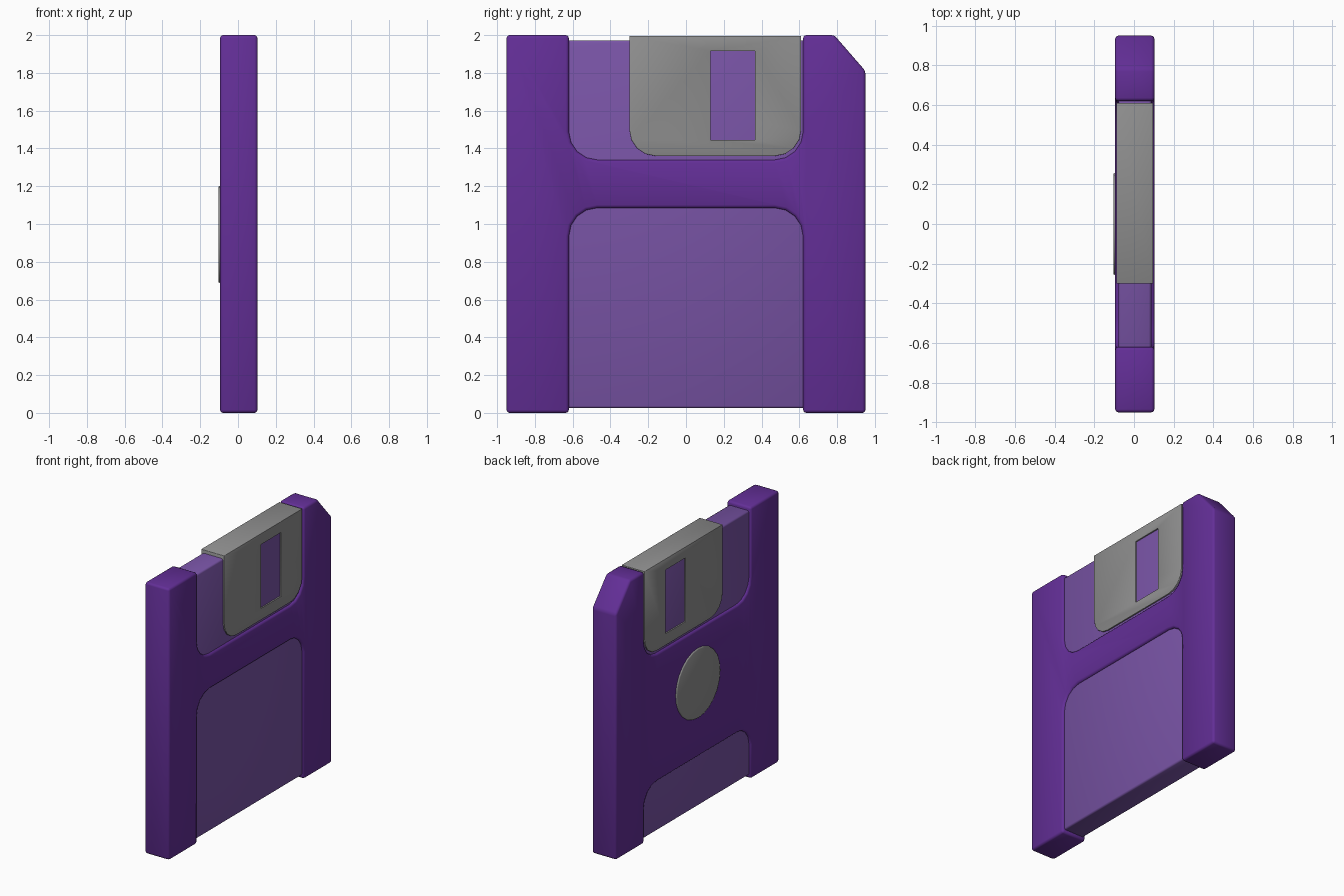
import bpy, bmesh, math

if "Cube" in bpy.data.objects:
    bpy.data.objects.remove(bpy.data.objects["Cube"])

CX, HALF = 0.004, 0.099      # middle of the case thickness, half thickness


def material(name, rgb):
    m = bpy.data.materials.new(name)
    m.diffuse_color = (*rgb, 1)
    m.use_nodes = True
    m.node_tree.nodes["Principled BSDF"].inputs["Base Color"].default_value = m.diffuse_color
    return m


PURPLE = material("dark purple", (0.125, 0.028, 0.31))
LILAC = material("light purple", (0.19, 0.088, 0.38))
GREY = material("metal grey", (0.28, 0.28, 0.28))


def arc(cy, cz, r, start, end, n=4):
    """Points on an arc in the y-z plane, angles in degrees."""
    return [(cy + r * math.cos(math.radians(start + (end - start) * i / n)),
             cz + r * math.sin(math.radians(start + (end - start) * i / n)))
            for i in range(n + 1)]


def prism(name, profile, x0, x1, mat, open_start=False):
    """Extrude a y-z profile from x0 to x1."""
    bm = bmesh.new()
    a = [bm.verts.new((x0, y, z)) for y, z in profile]
    b = [bm.verts.new((x1, y, z)) for y, z in profile]
    n = len(a)
    for i in range(n):
        j = (i + 1) % n
        bm.faces.new((a[i], a[j], b[j], b[i]))
    bm.faces.new(b)
    if not open_start:
        bm.faces.new(a[::-1])
    bmesh.ops.recalc_face_normals(bm, faces=bm.faces)
    # an open shell can be oriented inward: check the end cap
    bm.faces.ensure_lookup_table()
    if bm.faces[n].normal.x * (x1 - x0) < 0:
        bmesh.ops.reverse_faces(bm, faces=bm.faces)
    me = bpy.data.meshes.new(name)
    bm.to_mesh(me)
    bm.free()
    me.materials.append(mat)
    ob = bpy.data.objects.new(name, me)
    bpy.context.collection.objects.link(ob)
    return ob


def finish(ob, width, segments=2):
    """Bevel the sharp edges and smooth the result."""
    m = ob.modifiers.new("bevel", 'BEVEL')
    m.width, m.segments = width, segments
    m.limit_method, m.angle_limit = 'ANGLE', math.radians(40)
    bpy.ops.object.select_all(action='DESELECT')
    ob.select_set(True)
    bpy.context.view_layer.objects.active = ob
    bpy.ops.object.convert(target='MESH')
    bpy.ops.object.shade_smooth_by_angle(angle=math.radians(50))


def rect(y0, y1, z0, z1):
    return [(y0, z0), (y1, z0), (y1, z1), (y0, z1)]


def frame_profile(label_top):
    """H-shaped outline with a label recess below and a shutter recess above."""
    r, w = 0.15, 0.62
    return ([(-0.95, 0), (-w, 0)]
            + arc(-w + r, label_top - r, r, 180, 90)
            + arc(w - r, label_top - r, r, 90, 0)
            + [(w, 0), (0.95, 0), (0.95, 1.81), (0.785, 2), (w, 2)]
            + arc(w - r, 1.34 + r, r, 0, -90)
            + arc(-w + r, 1.34 + r, r, 270, 180)
            + [(-w, 2), (-0.95, 2)])


# Outer frame: two half shells, the label recess is shorter at the back
finish(prism("frame_label_side", frame_profile(1.085), CX, CX + HALF, PURPLE, True), 0.016)
finish(prism("frame_hub_side", frame_profile(0.40), CX, CX - HALF, PURPLE, True), 0.016)

# Thinner inner case seen in the recesses
finish(prism("inner_case", rect(-0.64, 0.64, 0.025, 1.972),
             CX - 0.083, CX + 0.083, LILAC), 0.012)

# Sliding metal shutter with a window on both sides
shutter = prism("shutter", arc(-0.16, 1.5, 0.14, 180, 270) + arc(0.47, 1.5, 0.14, 270, 360)
                + [(0.61, 1.996), (-0.30, 1.996)], CX - 0.093, CX + 0.093, GREY)
cutter = prism("window_cutter", rect(0.13, 0.365, 1.445, 1.915), -0.3, 0.3, GREY)
cutter.hide_render = True
cut = shutter.modifiers.new("window", 'BOOLEAN')
cut.operation, cut.solver, cut.object = 'DIFFERENCE', 'EXACT', cutter
finish(shutter, 0.009)
bpy.data.objects.remove(cutter)

# Round metal hub on the back
hub = arc(0, 0.945, 0.257, 0, 345, 23)
finish(prism("hub", hub, -0.05, -0.104, GREY), 0.008)
